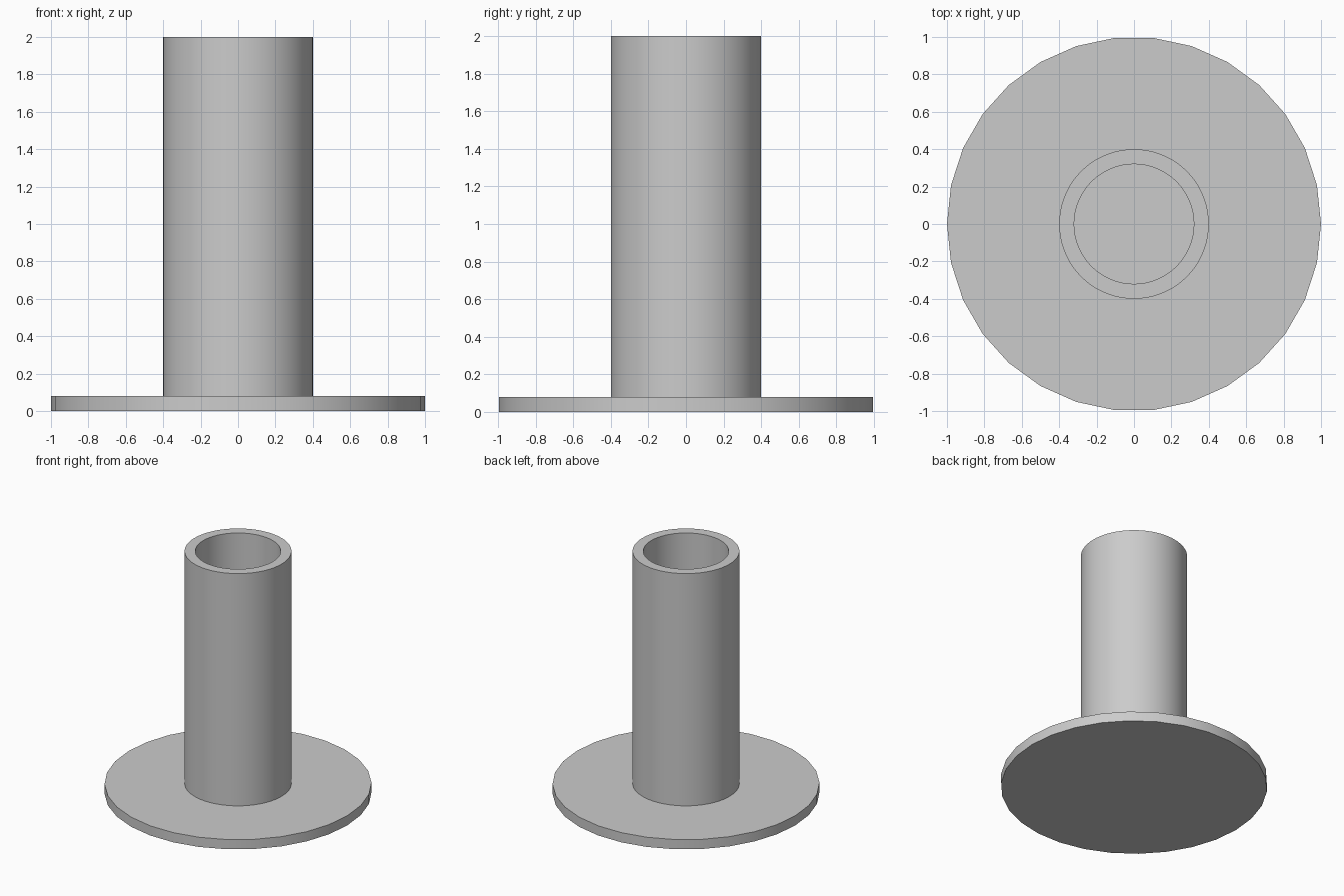
import bpy
import bmesh
from math import cos, sin, tau, radians

cube = bpy.data.objects.get("Cube")
if cube:
    bpy.data.objects.remove(cube, do_unlink=True)

BASE_TOP = 0.08

grey = bpy.data.materials.new("light grey")
grey.use_nodes = True
colour = (0.6, 0.6, 0.6, 1)
grey.diffuse_color = colour
grey.node_tree.nodes["Principled BSDF"].inputs["Base Color"].default_value = colour


def lathe(name, profile, sides, closed=False):
    """Revolve (radius, height) points about z; open profiles get end caps."""
    bm = bmesh.new()
    rings = [[bm.verts.new((r * cos(tau * i / sides), r * sin(tau * i / sides), z))
              for i in range(sides)] for r, z in profile]
    pairs = list(zip(rings, rings[1:]))
    if closed:
        pairs.append((rings[-1], rings[0]))
    else:
        bm.faces.new(rings[0])
        bm.faces.new(rings[-1])
    for low, high in pairs:
        for i in range(sides):
            j = (i + 1) % sides
            bm.faces.new((low[i], low[j], high[j], high[i]))
    bmesh.ops.recalc_face_normals(bm, faces=bm.faces)
    mesh = bpy.data.meshes.new(name)
    bm.to_mesh(mesh)
    bm.free()
    mesh.materials.append(grey)
    obj = bpy.data.objects.new(name, mesh)
    bpy.context.collection.objects.link(obj)
    bpy.ops.object.select_all(action="DESELECT")
    obj.select_set(True)
    bpy.context.view_layer.objects.active = obj
    bpy.ops.object.shade_smooth_by_angle(angle=radians(30))
    return obj


# Flat round foot
lathe("base_disc", [(1, 0), (1, BASE_TOP)], 30)

# Hollow upright pipe, open at the top
lathe("upright_tube",
      [(0.4, BASE_TOP), (0.4, 2), (0.32, 2), (0.32, BASE_TOP)], 72, closed=True)
